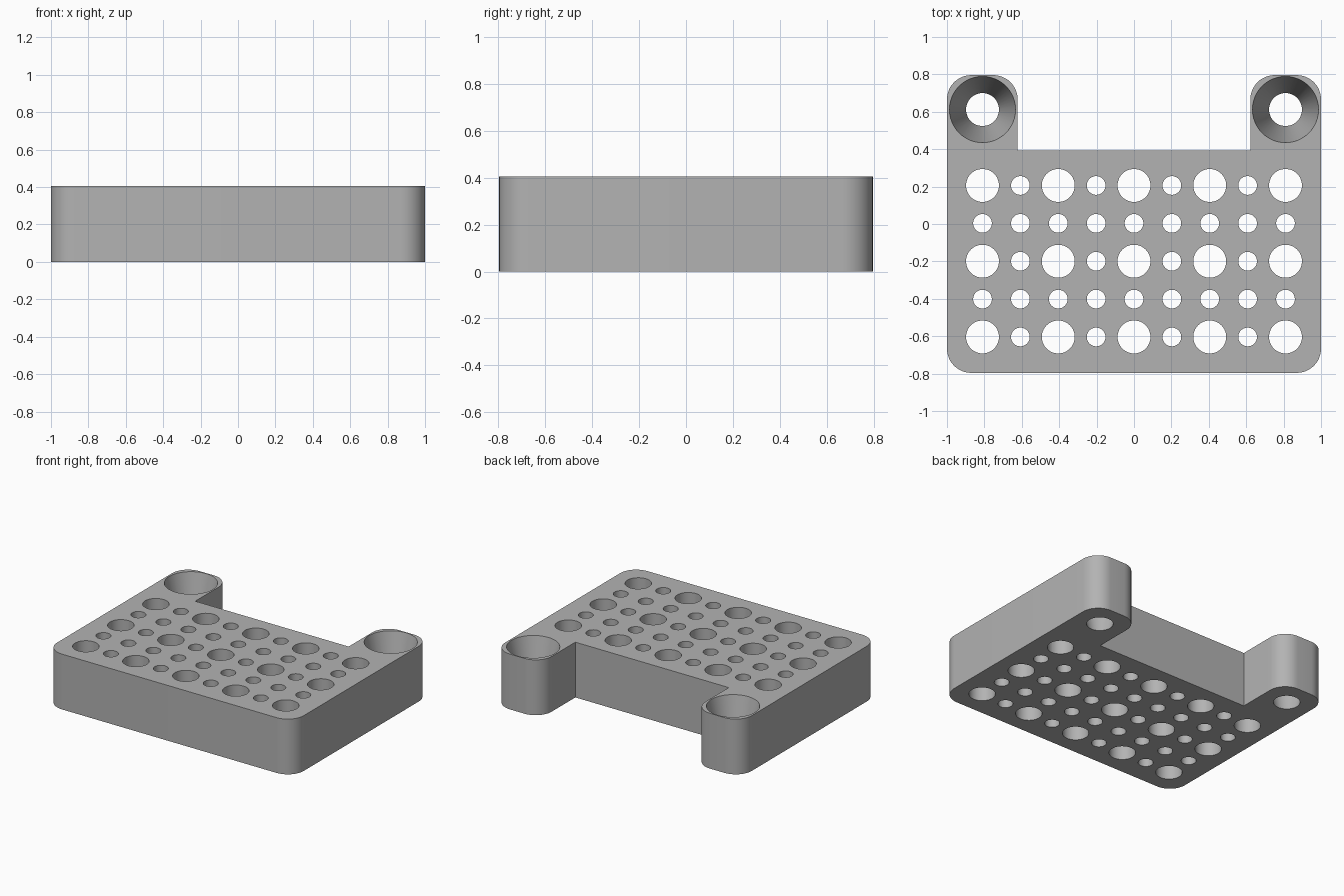
import bpy, bmesh, math
from mathutils import Matrix, Vector

cube = bpy.data.objects.get("Cube")
if cube:
    bpy.data.objects.remove(cube, do_unlink=True)

HEIGHT, HALF_Y, PITCH = 0.405, 0.796, 0.2025
TAB_IN, NOTCH_Y, CORNER = 0.622, 0.393, 0.13
BIG, SMALL, RIM = 0.088, 0.05, 0.177
TAB_HOLE_Y = 0.612
SINK_DEPTH = HEIGHT

grey = bpy.data.materials.new("plain grey")
grey.use_nodes = True
grey.diffuse_color = (0.45, 0.45, 0.45, 1)
grey.node_tree.nodes["Principled BSDF"].inputs["Base Color"].default_value = grey.diffuse_color


def arc(cx, cy, start, steps=12):
    """Quarter turn of a rounded corner, counter-clockwise."""
    angles = [start + math.pi / 2 * i / steps for i in range(steps + 1)]
    return [(cx + CORNER * math.cos(a), cy + CORNER * math.sin(a)) for a in angles]


def make_object(name, bm):
    mesh = bpy.data.meshes.new(name)
    bmesh.ops.recalc_face_normals(bm, faces=bm.faces)
    bm.to_mesh(mesh)
    bm.free()
    mesh.materials.append(grey)
    obj = bpy.data.objects.new(name, mesh)
    bpy.context.collection.objects.link(obj)
    return obj


def add_cutter(bm, x, y, z_low, z_high, r_low, r_high):
    bmesh.ops.create_cone(bm, cap_ends=True, segments=48, radius1=r_low, radius2=r_high,
                          depth=z_high - z_low,
                          matrix=Matrix.Translation((x, y, (z_low + z_high) / 2)))


# Plate outline: right half from front to back, then mirrored
half = (arc(1 - CORNER, -HALF_Y + CORNER, -math.pi / 2)
        + arc(1 - CORNER, HALF_Y - CORNER, 0)
        + arc(TAB_IN + CORNER, HALF_Y - CORNER, math.pi / 2)
        + [(TAB_IN, NOTCH_Y)])
outline = half + [(-x, y) for x, y in reversed(half)]
bm = bmesh.new()
base = bm.faces.new([bm.verts.new((x, y, 0)) for x, y in outline])
top = bmesh.ops.extrude_face_region(bm, geom=[base], use_keep_orig=True)
bmesh.ops.translate(bm, vec=Vector((0, 0, HEIGHT)),
                    verts=[v for v in top["geom"] if isinstance(v, bmesh.types.BMVert)])
plate = make_object("mounting_plate", bm)

# Grid of alternating large and small through holes
bm = bmesh.new()
for row in range(-2, 3):
    for col in range(-4, 5):
        radius = BIG if row % 2 == 0 and col % 2 == 0 else SMALL
        add_cutter(bm, col * PITCH, row * PITCH - 0.199, -0.1, HEIGHT + 0.1, radius, radius)

# Tapered screw holes in the two tabs, run slightly past both faces
slope = (RIM - BIG) / SINK_DEPTH
for side in (-1, 1):
    add_cutter(bm, side * 4 * PITCH, TAB_HOLE_Y, -0.02, HEIGHT + 0.02,
               BIG - 0.02 * slope, RIM + 0.02 * slope)
cutter = make_object("hole_cutter", bm)
cutter.hide_render = True

# Cut the holes and tidy up
bpy.context.view_layer.objects.active = plate
plate.select_set(True)
cut = plate.modifiers.new("holes", "BOOLEAN")
cut.operation, cut.solver, cut.object = "DIFFERENCE", "EXACT", cutter
bpy.ops.object.modifier_apply(modifier=cut.name)
bpy.data.objects.remove(cutter, do_unlink=True)
bpy.ops.object.shade_smooth_by_angle(angle=math.radians(30))
